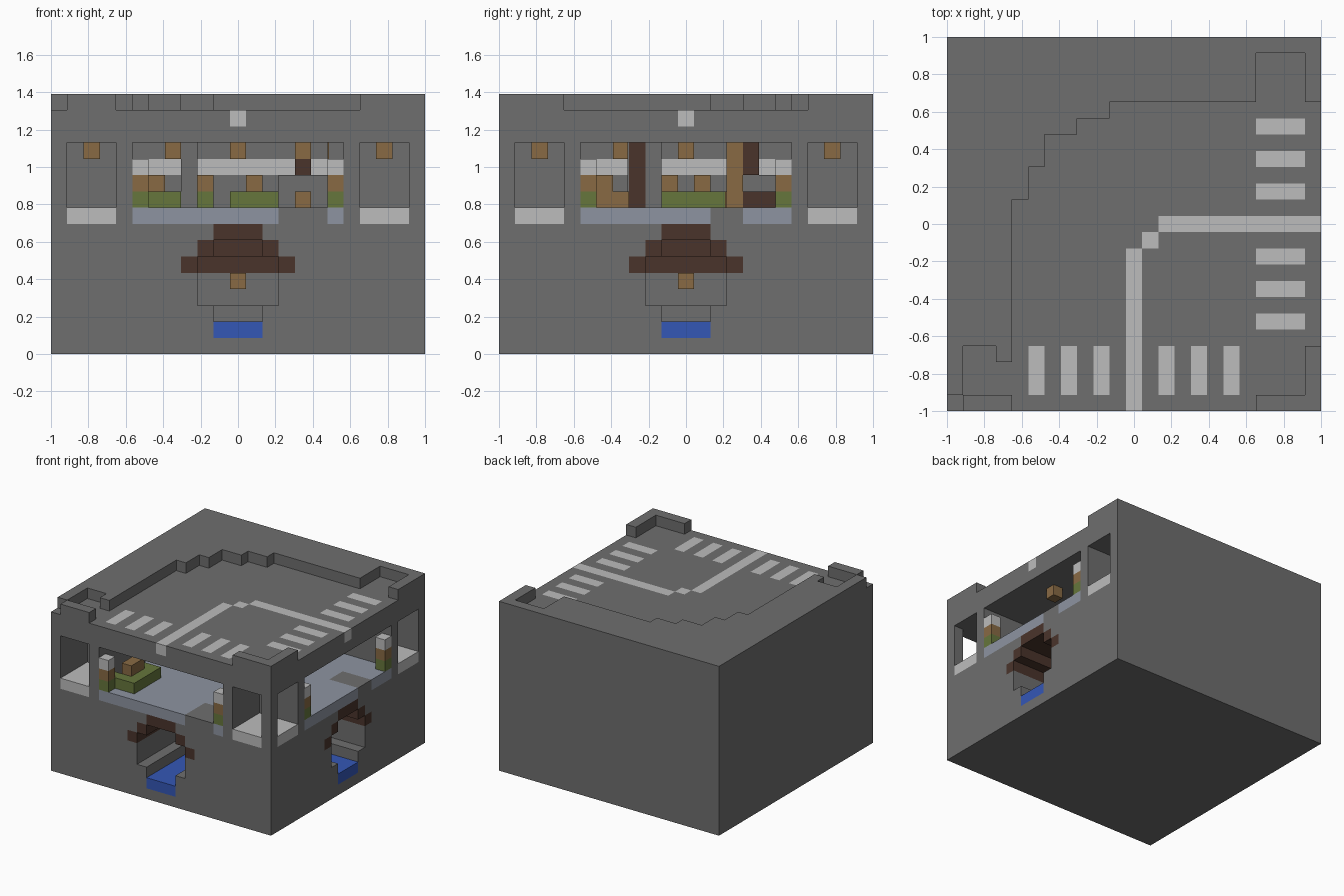
import bpy
import bmesh
from mathutils import Vector

N, H = 23, 16          # cells across, cells high
U = 2 / N              # cell size

if "Cube" in bpy.data.objects:
    bpy.data.objects.remove(bpy.data.objects["Cube"], do_unlink=True)


# Materials
def srgb(c):
    c /= 255
    return c / 12.92 if c <= 0.04 else ((c + 0.055) / 1.055) ** 2.4


def material(name, *rgb):
    m = bpy.data.materials.new(name)
    m.use_nodes = True
    col = tuple(srgb(c) for c in rgb) + (1.0,)
    m.diffuse_color = col
    node = m.node_tree.nodes["Principled BSDF"]
    node.inputs["Base Color"].default_value = col
    node.inputs["Roughness"].default_value = 0.9
    return m


stone = material("stone grey", 110, 110, 110)
white = material("pale paint", 188, 188, 188)
slate = material("slate blue floor", 141, 148, 161)
brown = material("dark timber", 74, 52, 43)
gold = material("light wood", 136, 106, 68)
olive = material("olive cloth", 102, 118, 60)
water = material("water blue", 52, 87, 182)
MATS = [stone, white, slate, brown, gold, olive, water]

# Solid cells of the block, each holding its material
cells = {}


def fill(mat, xs, ys, zs):
    for i in range(*xs):
        for j in range(*ys):
            for k in range(*zs):
                cells[i, j, k] = mat


def carve(xs, ys, zs):
    for i in range(*xs):
        for j in range(*ys):
            for k in range(*zs):
                cells.pop((i, j, k), None)


def one(a):
    return (a, a + 1)


ALL, TOP, ROAD = (0, N), one(15), one(14)
FRONT, SIDE = one(0), one(22)
ROOM, FLOOR, BAND = (9, 13), one(8), one(11)
LOW, HIGH = (1, 4), (19, 22)

# Main body
fill(stone, ALL, ALL, (0, 15))

# Raised rim and stepped back corner of the roof
fill(stone, (0, 4), (4, N), TOP)
fill(stone, FRONT, (1, N), TOP)
fill(stone, LOW, FRONT, TOP)
fill(stone, one(3), one(3), TOP)
fill(stone, ALL, (19, N), TOP)
for i, start in enumerate([13, 15, 17, 17, 18, 18], 4):
    fill(stone, one(i), (start, N), TOP)
carve(HIGH, HIGH, TOP)
fill(stone, (19, N), FRONT, TOP)
fill(stone, SIDE, (0, 4), TOP)

# Road markings: crossings and the turning centre line
for n in (5, 7, 9, 13, 15, 17):
    fill(white, one(n), LOW, ROAD)
    fill(white, HIGH, one(n), ROAD)
fill(white, one(11), (0, 10), ROAD)
fill(white, one(12), one(10), ROAD)
fill(white, (13, N), one(11), ROAD)

# Corner rooms with pale floors
for xs, ys in ((LOW, (0, 4)), (HIGH, (0, 4)), ((19, N), LOW), ((19, N), HIGH)):
    carve(xs, ys, ROOM)
    fill(white, xs, ys, FLOOR)

# Main room, its floor and the wall band
for xs, ys in (((5, 18), (0, 18)), ((5, N), (5, 18))):
    carve(xs, ys, ROOM)
    fill(slate, xs, ys, FLOOR)
fill(stone, (14, 17), (0, 3), FLOOR)
fill(stone, (20, N), (13, 15), FLOOR)
fill(white, one(4), (5, 18), BAND)
fill(white, (5, 18), one(18), BAND)

# Lower passage: timber vault over a channel, turning from front to side
END = 14


def passage(action, half, zs, *mat):
    across = (11 - half, 12 + half)
    action(*mat, across, (0, 12 + half), zs)
    action(*mat, (11 - half, N), across, zs)


passage(fill, 3, one(5), brown)
passage(fill, 2, one(6), brown)
passage(fill, 1, one(7), brown)
passage(carve, 1, one(6))
passage(carve, 2, (3, 6))
passage(carve, 1, one(2))
passage(fill, 1, one(1), water)


# Exposed faces of the cells become the block
def point(i, j, k):
    return Vector((i * U - 1, j * U - 1, k * U))


def build_block():
    bm = bmesh.new()
    verts = {}

    def vert(p):
        if p not in verts:
            verts[p] = bm.verts.new(point(*p))
        return verts[p]

    for cell, mat in cells.items():
        for axis in range(3):
            for side in (0, 1):
                near = list(cell)
                near[axis] += 2 * side - 1
                if tuple(near) in cells:
                    continue
                loop = []
                for a, b in ((0, 0), (1, 0), (1, 1), (0, 1)):
                    p = list(cell)
                    p[axis] += side
                    p[(axis + 1) % 3] += a
                    p[(axis + 2) % 3] += b
                    loop.append(vert(tuple(p)))
                face = bm.faces.new(loop if side else loop[::-1])
                face.material_index = MATS.index(mat)
    mesh = bpy.data.meshes.new("block")
    bm.to_mesh(mesh)
    bm.free()
    for m in MATS:
        mesh.materials.append(m)
    bpy.context.collection.objects.link(bpy.data.objects.new("block", mesh))


build_block()


# Furniture boxes, measured in cells
def box(name, mat, at, size=(1, 1, 1)):
    bm = bmesh.new()
    bmesh.ops.create_cube(bm, size=1)
    for v in bm.verts:
        v.co = point(*(a + (c + 0.5) * s for a, c, s in zip(at, v.co, size)))
    mesh = bpy.data.meshes.new(name)
    bm.to_mesh(mesh)
    bm.free()
    mesh.materials.append(mat)
    bpy.context.collection.objects.link(bpy.data.objects.new(name, mesh))


# Ceiling lamps
for i, j in ((2, 2), (20, 2), (20, 20), (11, 2), (20, 11), (7, 7), (15, 15)):
    box("ceiling_lamp", gold, (i, j, 12))
box("passage_lamp", gold, (11, 11, 4))

# Stacked planters at the ends of both wide windows
for i, j in ((5, 0), (17, 0), (22, 5), (22, 17)):
    for k, mat in enumerate((olive, gold, white), 9):
        box("window_stack", mat, (i, j, k))

# Corner seat with table
box("seat_front", olive, (5, 1, 9), (3, 1, 1))
box("seat_back", olive, (5, 4, 9), (3, 1, 1))
box("seat_side", olive, (7, 2, 9), (1, 2, 1))
box("seat_table", gold, (6, 2, 9), (1, 2, 2))

# Middle seats and stools
box("middle_seat", olive, (11, 10, 9), (3, 4, 1))
box("middle_table", gold, (12, 12, 10))
box("single_seat", olive, (9, 10, 9))
box("single_back", gold, (9, 10, 10))
box("bench", gold, (17, 6, 9), (1, 2, 1))
box("bench_back", gold, (17, 6, 10))

# Pillars
box("stone_pillar", stone, (8, 9, 9), (1, 1, 4))
box("timber_pillar", brown, (8, 8, 9), (1, 1, 4))
box("pillar_facing", stone, (8, 7.9, 9), (1, 0.1, 4))

# Kiosk
box("kiosk_counter", stone, (14, 14, 10), (3, 3, 1))
box("kiosk_base", stone, (14, 14, 9), (3, 3, 1))
box("kiosk_door", gold, (15, 13.9, 9), (1, 0.1, 1))
box("kiosk_panel", brown, (17, 15, 9), (0.1, 2, 1))
box("kiosk_chimney", brown, (15, 15, 11))
box("kiosk_post", gold, (17, 14, 9), (0.1, 1, 4))
box("kiosk_upright", brown, (17, 15, 11), (0.1, 1, 2))
